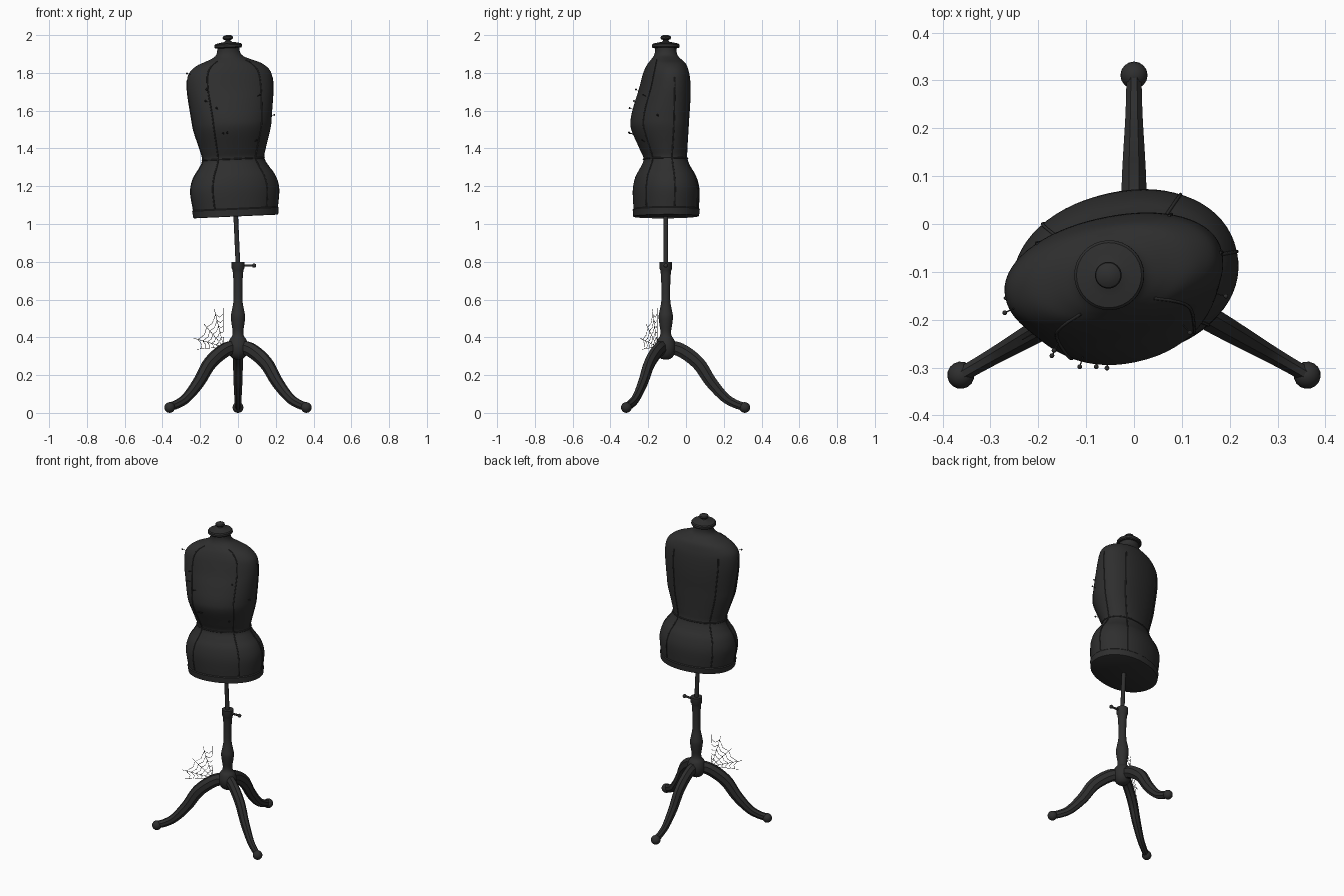
import bpy, bmesh, math
from mathutils import Matrix, Vector

if "Cube" in bpy.data.objects:
    bpy.data.objects.remove(bpy.data.objects["Cube"])

black = bpy.data.materials.new("soft black")
black.diffuse_color = (0.028, 0.028, 0.028, 1)
black.use_nodes = True
black.node_tree.nodes["Principled BSDF"].inputs["Base Color"].default_value = black.diffuse_color

CY = -0.107                                   # stand axis
TILT = (Matrix.Translation((0, CY, 0.78)) @ Matrix.Rotation(math.radians(-2.55), 4, 'Y')
        @ Matrix.Rotation(math.radians(12), 4, 'Z') @ Matrix.Translation((0, 0, -0.78)))
STAND = Matrix.Translation((0, CY, 0))


def smooth_rows(rows, n):
    """Catmull-Rom interpolation of tuples."""
    out = []
    for i in range(len(rows) - 1):
        p = [Vector(rows[max(0, min(len(rows) - 1, i + k))]) for k in (-1, 0, 1, 2)]
        for j in range(n):
            t = j / n
            out.append(0.5 * (2 * p[1] + (p[2] - p[0]) * t + (2 * p[0] - 5 * p[1] + 4 * p[2] - p[3]) * t * t
                              + (3 * p[1] - p[0] - 3 * p[2] + p[3]) * t ** 3))
    out.append(Vector(rows[-1]))
    return out


def finish(name, bm, matrix, angle=35):
    bmesh.ops.recalc_face_normals(bm, faces=bm.faces)
    me = bpy.data.meshes.new(name)
    bm.to_mesh(me)
    bm.free()
    me.transform(matrix)
    ob = bpy.data.objects.new(name, me)
    bpy.context.collection.objects.link(ob)
    me.materials.append(black)
    bpy.ops.object.select_all(action='DESELECT')
    ob.select_set(True)
    bpy.context.view_layer.objects.active = ob
    bpy.ops.object.shade_smooth_by_angle(angle=math.radians(angle))
    return ob


def loft(name, rings, matrix, angle=35):
    """Skin a list of closed rings and cap both ends."""
    bm = bmesh.new()
    vs = [[bm.verts.new(p) for p in r] for r in rings]
    n = len(rings[0])
    for a, b in zip(vs, vs[1:]):
        for i in range(n):
            bm.faces.new((a[i], a[(i + 1) % n], b[(i + 1) % n], b[i]))
    bm.faces.new(vs[0][::-1])
    bm.faces.new(vs[-1])
    return finish(name, bm, matrix, angle)


def lathe(name, profile, matrix, n=32):
    rings = [[(r * math.cos(2 * math.pi * i / n), r * math.sin(2 * math.pi * i / n), z) for i in range(n)]
             for r, z in profile]
    return loft(name, rings, matrix)


def tubes(name, paths, radius, matrix, closed=False):
    cu = bpy.data.curves.new(name, 'CURVE')
    cu.dimensions = '3D'
    cu.bevel_depth = radius
    cu.bevel_resolution = 1
    cu.use_fill_caps = True
    for path in paths:
        sp = cu.splines.new('POLY')
        sp.points.add(len(path) - 1)
        for pt, p in zip(sp.points, path):
            pt.co = (*(matrix @ Vector(p)), 1)
        sp.use_cyclic_u = closed
    cu.materials.append(black)
    ob = bpy.data.objects.new(name, cu)
    bpy.context.collection.objects.link(ob)


def balls(name, items, matrix):
    bm = bmesh.new()
    for p, r in items:
        bmesh.ops.create_uvsphere(bm, u_segments=16, v_segments=10, radius=r, matrix=Matrix.Translation(p))
    finish(name, bm, matrix, 60)


# Torso: height, half width, front depth, back depth
ROWS = smooth_rows([
    (1.045, .222, .164, .168), (1.08, .226, .166, .171), (1.18, .238, .170, .174),
    (1.25, .220, .157, .157), (1.30, .186, .131, .129), (1.345, .164, .114, .111),
    (1.40, .176, .136, .110), (1.50, .205, .180, .114), (1.56, .214, .183, .117),
    (1.64, .224, .162, .122), (1.71, .231, .138, .123), (1.77, .229, .121, .120),
    (1.81, .215, .109, .113), (1.845, .175, .094, .102), (1.868, .118, .079, .084),
    (1.888, .076, .065, .066), (1.91, .061, .057, .057), (1.94, .058, .056, .056)], 5)


def section(row, t, off=0.0):
    z, a, f, b = row
    c, s = math.cos(t), math.sin(t)
    e = 2 / 2.12
    return Vector(((a + off) * math.copysign(abs(c) ** e, c),
                   ((b if s > 0 else f) + off) * math.copysign(abs(s) ** e, s), z))


def row_at(z):
    for p, q in zip(ROWS, ROWS[1:]):
        if p[0] <= z <= q[0]:
            return p.lerp(q, (z - p[0]) / (q[0] - p[0]))


def ring(row, off=0.0, n=64):
    return [section(row, 2 * math.pi * i / n, off) for i in range(n)]


loft("torso", [ring(r) for r in ROWS], TILT)
band = [(1.04, 0), (1.042, .004), (1.078, .005), (1.083, .0)]
loft("hem_band", [ring(Vector((z, *row_at(max(z, 1.046))[1:])), o) for z, o in band], TILT)

# Seams: vertical panels and the waist
paths = []
for deg, top in ((0, 1.77), (180, 1.77), (53, 1.78), (127, 1.78), (-53, 1.865), (-127, 1.865)):
    paths.append([section(row_at(1.085 + (top - 1.085) * i / 40), math.radians(deg), .0005) for i in range(41)])
tubes("panel_seams", paths, .0035, TILT)
tubes("waist_seam", [ring(row_at(1.345), .001)], .004, TILT, True)

# Pins stuck in the cloth
stems, heads = [], []
for deg, z in ((-127, 1.71), (-117, 1.61), (-131, 1.65), (-112, 1.475), (-106, 1.478),
               (-60, 1.67), (-62, 1.43), (-25, 1.56), (-168, 1.80)):
    t = math.radians(deg)
    a, b = section(row_at(z), t, -.005), section(row_at(z), t, .02)
    b.z += .008
    stems.append([a, b])
    heads.append((b, .005))
tubes("pin_stems", stems, .0013, TILT)
balls("pin_heads", heads, TILT)

# Neck cap with its knob
lathe("neck_cap", [(.05, 1.932), (.068, 1.933), (.073, 1.938), (.073, 1.950), (.068, 1.956), (.045, 1.961),
                   (.022, 1.965), (.014, 1.970), (.014, 1.975), (.024, 1.979), (.028, 1.986), (.026, 1.994),
                   (.016, 2.0), (.004, 2.002)], TILT)

# Support rod and turned column
lathe("support_rod", [(.0125, .70), (.0125, 1.06)], TILT, 16)
lathe("column", [(.034, .80), (.034, .765), (.029, .755), (.027, .74)]
      + [tuple(p) for p in smooth_rows([(.026, .73), (.023, .66), (.024, .59), (.033, .54), (.038, .51),
                                        (.034, .47), (.028, .43), (.032, .405), (.046, .385), (.054, .35),
                                        (.048, .315), (.03, .29), (.008, .282)], 4)], STAND)

# Height screw
tubes("height_screw", [[(.02, 0, .78), (.085, 0, .78)]], .0065, STAND)
balls("screw_knob", [((.085, 0, .78), .0115)], STAND)

# Three curved legs with ball feet
LEG = smooth_rows([(.0, .345, .036), (.074, .335, .037), (.17, .265, .036), (.238, .165, .032),
                   (.312, .082, .026), (.37, .047, .023), (.415, .033, .022)], 5)
for name, deg in (("back_leg", 90), ("front_left_leg", 210), ("front_right_leg", 330)):
    m = STAND @ Matrix.Rotation(math.radians(deg), 4, 'Z')
    rings = []
    for i, p in enumerate(LEG):
        d = (LEG[min(i + 1, len(LEG) - 1)] - LEG[max(i - 1, 0)]).xy.normalized()
        rg = []
        for k in range(8):
            t = math.pi * (k + .5) / 4
            h, w = p.z * 1.06 * math.sin(t), p.z * .78 * math.cos(t)
            rg.append((p.x - d.y * h, w, p.y + d.x * h))
        rings.append(rg)
    loft(name, rings, m, 30)
    balls(name.replace("leg", "foot"), [((.418, 0, .0285), .0285)], m)

# Cobweb between the column and the front left leg
m = STAND @ Matrix.Rotation(math.radians(210), 4, 'Z')
hub = Vector((.088, 0, .35))
tips = [Vector((r, 0, z)) for r, z in ((.09, .555), (.145, .55), (.208, .47), (.27, .395), (.25, .337))]
threads = [[hub, t] for t in tips]
for f in (.25, .4, .55, .7, .86):
    for a, b in zip(tips, tips[1:]):
        p, q = hub.lerp(a, f), hub.lerp(b, f)
        threads.append([p, p.lerp(q, .5).lerp(hub, .1), q])
tubes("cobweb", threads, .0012, m)
